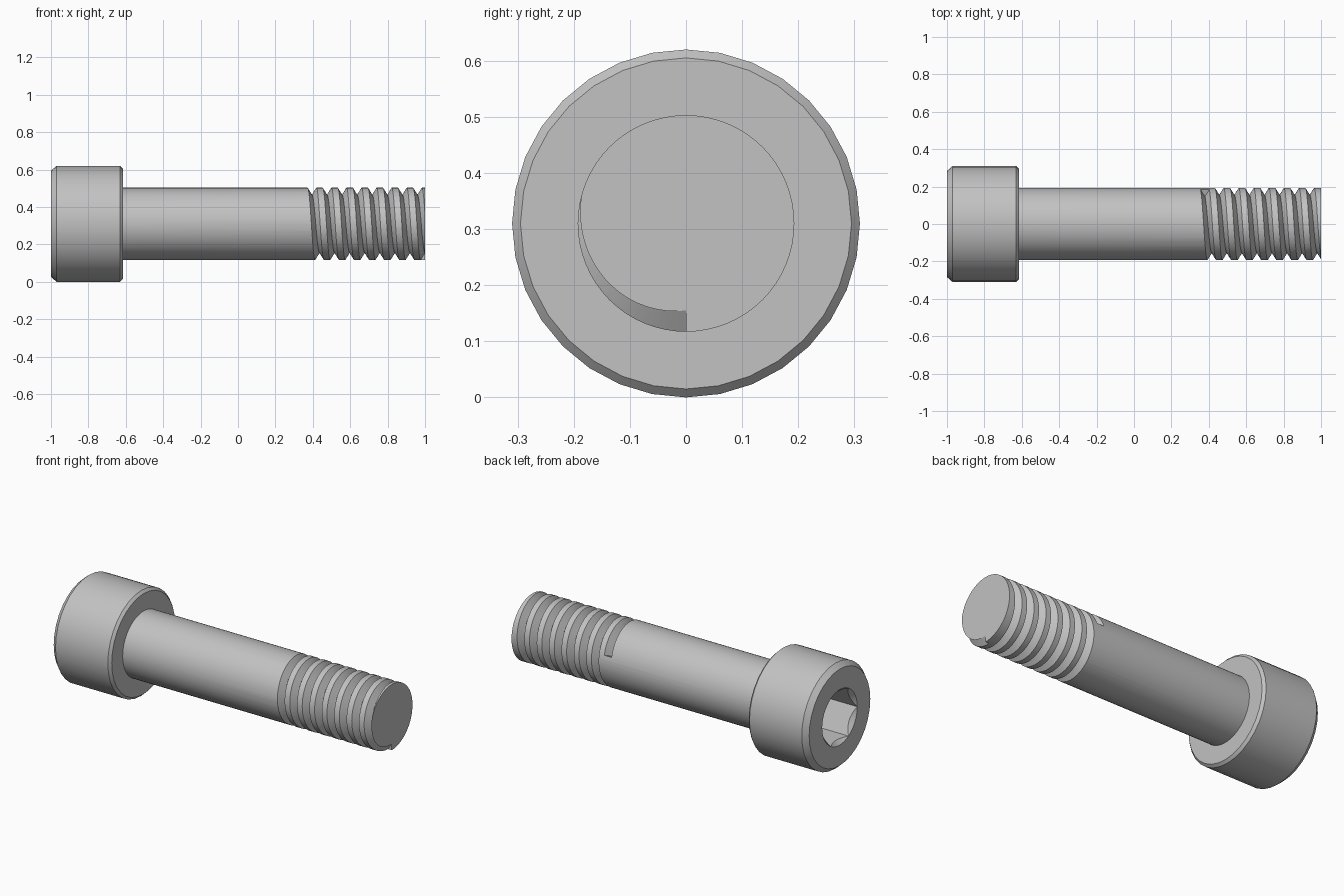
import bpy, bmesh, math
from mathutils import Vector

cube = bpy.data.objects.get("Cube")
if cube:
    bpy.data.objects.remove(cube, do_unlink=True)

AXIS_Z = 0.31
SHAFT_R = 0.193
PITCH = 0.0806
HALF_W = 0.0235      # half width of the thread groove at the surface
DEPTH = 0.038

steel = bpy.data.materials.new("steel grey")
steel.use_nodes = True
GREY = (0.54, 0.54, 0.54, 1)
steel.diffuse_color = GREY
steel.node_tree.nodes["Principled BSDF"].inputs["Base Color"].default_value = GREY


def on_axis(x, r, a):
    """Point at radius r and angle a around the screw axis."""
    return Vector((x, r * math.cos(a), AXIS_Z + r * math.sin(a)))


def loft(name, rings, closed_profile=True):
    """Skin a list of equal rings and cap both ends."""
    bm = bmesh.new()
    loops = [[bm.verts.new(p) for p in ring] for ring in rings]
    n = len(loops[0])
    for a, b in zip(loops, loops[1:]):
        for i in range(n):
            j = (i + 1) % n
            bm.faces.new((a[i], a[j], b[j], b[i]))
    bm.faces.new(loops[0])
    bm.faces.new(loops[-1])
    bmesh.ops.recalc_face_normals(bm, faces=bm.faces)
    mesh = bpy.data.meshes.new(name)
    bm.to_mesh(mesh)
    bm.free()
    mesh.materials.append(steel)
    obj = bpy.data.objects.new(name, mesh)
    bpy.context.collection.objects.link(obj)
    return obj


def turned(name, profile, sides):
    """Solid of revolution from (x, radius) pairs."""
    step = math.tau / sides
    return loft(name, [[on_axis(x, r, i * step) for i in range(sides)]
                       for x, r in profile])


def activate(obj):
    bpy.ops.object.select_all(action='DESELECT')
    obj.select_set(True)
    bpy.context.view_layer.objects.active = obj


def cut(obj, cutter):
    cutter.hide_render = True
    mod = obj.modifiers.new("cut", 'BOOLEAN')
    mod.operation = 'DIFFERENCE'
    mod.solver = 'EXACT'
    mod.object = cutter
    activate(obj)
    bpy.ops.object.modifier_apply(modifier=mod.name)
    bpy.data.objects.remove(cutter, do_unlink=True)


# Chamfered cylindrical head
head = turned("head", [(-1, 0.284), (-0.97, 0.31), (-0.63, 0.31), (-0.615, 0.295)], 32)

# Hexagonal socket with a conical lead-in
SOCKET_R = 0.163
cut(head, turned("socket_cutter", [(-1.05, SOCKET_R), (-0.8, SOCKET_R)], 6))
cut(head, turned("lead_in_cutter", [(-1.02, SOCKET_R + 0.018),
                                    (-0.95, SOCKET_R - 0.045)], 48))

# Plain shaft, seated inside the head
shaft = turned("threaded_shaft", [(-0.64, SHAFT_R), (1, SHAFT_R)], 64)

# Right-handed V groove that ends at the bottom of the tip
end_angle = math.radians(270)
start_angle = end_angle - math.tau * 7.7
steps = 7 * 64
over = 0.012
wide = HALF_W * (DEPTH + over) / DEPTH
rings = []
for i in range(steps + 1):
    a = start_angle + (end_angle - start_angle) * i / steps
    x = 1 + PITCH * (a - end_angle) / math.tau
    rings.append([on_axis(x - wide, SHAFT_R + over, a),
                  on_axis(x, SHAFT_R - DEPTH, a),
                  on_axis(x + wide, SHAFT_R + over, a)])
cut(shaft, loft("thread_cutter", rings))

# Smooth round surfaces, crisp edges
for obj in (head, shaft):
    activate(obj)
    bpy.ops.object.shade_smooth_by_angle(angle=math.radians(25))
